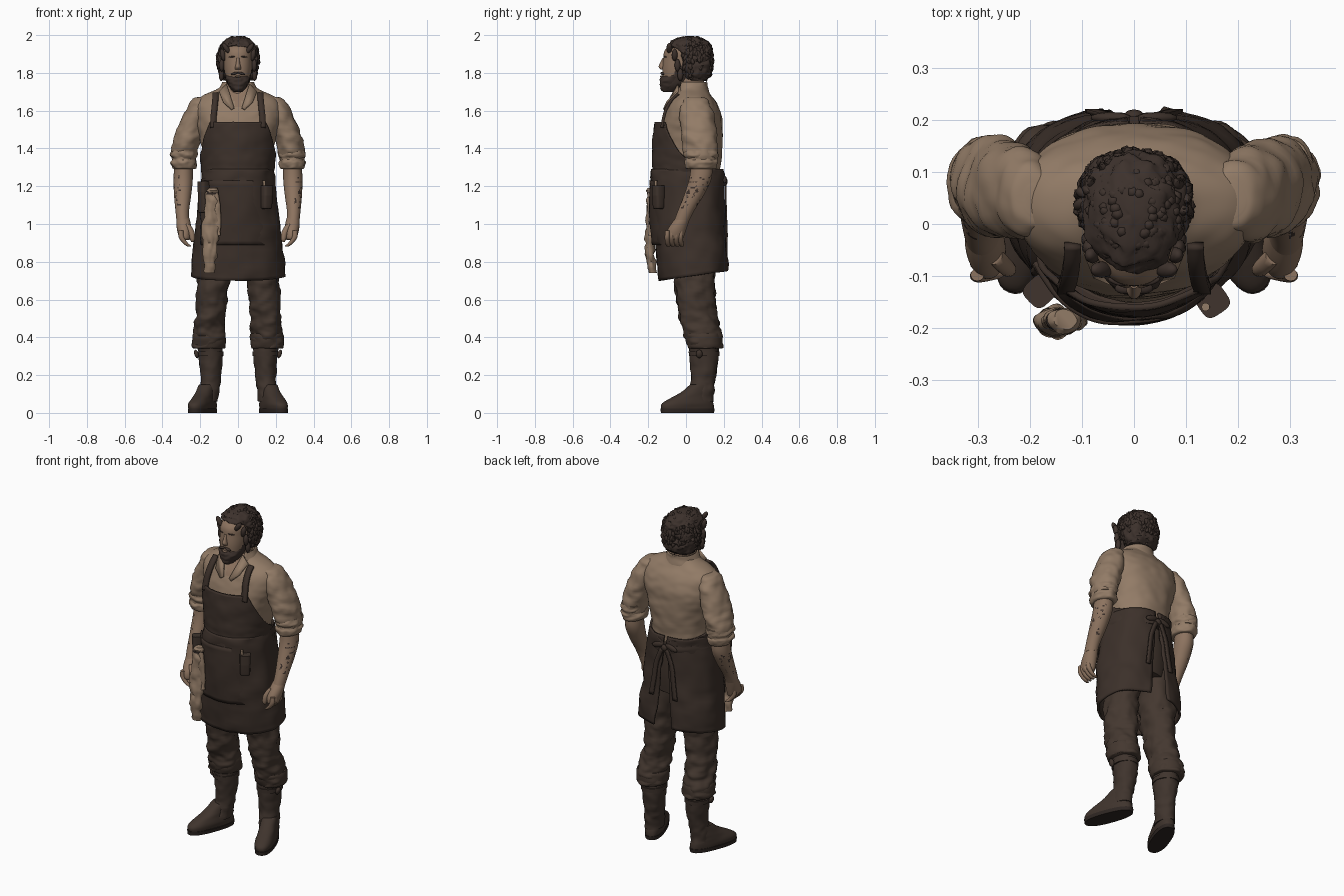
import bpy, bmesh, math, random
from mathutils import Vector, Matrix, noise

random.seed(4)
PI = math.pi


def mat(name, r, g, b):
    m = bpy.data.materials.new(name)
    m.diffuse_color = (r, g, b, 1)
    return m


SHIRT = mat("linen", 0.29, 0.20, 0.135)
SKIN = mat("skin", 0.265, 0.172, 0.115)
HAIR = mat("dark_hair", 0.046, 0.031, 0.025)
APRON = mat("apron_leather", 0.045, 0.030, 0.023)
TROUSER = mat("trouser_cloth", 0.058, 0.039, 0.029)
BOOT = mat("boot_leather", 0.050, 0.034, 0.026)
SOLE = mat("dark_sole", 0.027, 0.019, 0.016)


def finish(name, bm, mats, thick=0, paint=None, xf=None):
    if xf:
        bm.transform(xf)
    bmesh.ops.recalc_face_normals(bm, faces=bm.faces)
    for f in bm.faces:
        f.smooth = True
        if paint:
            f.material_index = paint(f.calc_center_median())
    me = bpy.data.meshes.new(name)
    bm.to_mesh(me)
    bm.free()
    for m in mats:
        me.materials.append(m)
    ob = bpy.data.objects.new(name, me)
    bpy.context.collection.objects.link(ob)
    bpy.context.view_layer.objects.active = ob
    ob.select_set(True)
    bpy.ops.object.shade_smooth_by_angle(angle=math.radians(50))
    ob.select_set(False)
    if thick:
        s = ob.modifiers.new("thickness", 'SOLIDIFY')
        s.thickness = thick
        s.offset = 0
    return ob


def spline(keys, steps):
    out = []
    for i in range(len(keys) - 1):
        p = [keys[max(0, min(len(keys) - 1, i + d))] for d in (-1, 0, 1, 2)]
        for k in range(steps):
            t = k / steps
            out.append([0.5 * (2 * b + (c - a) * t + (2 * a - 5 * b + 4 * c - d) * t * t
                               + (3 * b - a - 3 * c + d) * t ** 3) for a, b, c, d in zip(*p)])
    return out + [list(keys[-1])]


def loft(name, mats, keys, n=40, steps=5, wrinkle=0, freq=14, power=2.0, thick=0,
         turn=0, side=1, paint=None, xf=None, tilt=0):
    """Stacked (super)ellipses: z, cx, cy, rx, ry [, half angle of an open sheet]."""
    bm = bmesh.new()
    rows = []
    is_open = len(keys[0]) > 5
    for k in spline(keys, steps):
        z, cx, cy, rx, ry = k[:5]
        half = k[5] if is_open else PI
        row = []
        for i in range(n + 1 if is_open else n):
            a = turn - half + 2 * half * i / n
            s, c = math.sin(a), math.cos(a)
            e = 2 / power
            d = Vector((math.copysign(abs(s) ** e * rx, s), -math.copysign(abs(c) ** e * ry, c), 0))
            p = Vector((cx + d.x, cy + d.y, z))
            if wrinkle:
                q = Vector((p.x * freq + 7 * side, p.y * freq, p.z * freq * 1.6))
                p += d.normalized() * wrinkle * (noise.noise(q) + 0.5 * noise.noise(q * 2.1))
            p.z += tilt * p.y * (1.3 - z)
            p.x *= side
            row.append(bm.verts.new(p))
        rows.append(row)
    m = len(rows[0])
    for r0, r1 in zip(rows, rows[1:]):
        for i in range(m - 1 if is_open else m):
            j = (i + 1) % m
            bm.faces.new((r0[i], r0[j], r1[j], r1[i]))
    if not is_open:
        bm.faces.new(rows[0])
        bm.faces.new(rows[-1])
    return finish(name, bm, mats, thick, paint, xf)


def ribbon(name, m, pts, width, thick=0.012, across=(1, 0, 0)):
    bm = bmesh.new()
    w = Vector(across) * width / 2
    rows = [(bm.verts.new(Vector(p) - w), bm.verts.new(Vector(p) + w)) for p in spline(pts, 4)]
    for a, b in zip(rows, rows[1:]):
        bm.faces.new((a[0], a[1], b[1], b[0]))
    return finish(name, bm, [m], thick)


def blobs(name, m, items, sub=2):
    """Ellipsoids joined in one object: centre, radii, rotation."""
    bm = bmesh.new()
    for loc, size, rot in items:
        mx = (Matrix.Translation(loc) @ Matrix.Rotation(rot[0], 4, 'X') @ Matrix.Rotation(rot[1], 4, 'Y')
              @ Matrix.Rotation(rot[2], 4, 'Z') @ Matrix.Diagonal((*size, 1)))
        bmesh.ops.create_icosphere(bm, subdivisions=sub, radius=1, matrix=mx)
    return finish(name, bm, [m])


# shirt body with open skin-coloured neckline
loft("shirt", [SHIRT, SKIN], [
    (1.2, 0, .02, .172, .155), (1.28, 0, .017, .176, .165), (1.4, 0, .025, .19, .168),
    (1.5, 0, .03, .213, .166), (1.58, 0, .036, .232, .151), (1.64, 0, .038, .226, .127),
    (1.68, 0, .038, .182, .098), (1.71, 0, .037, .118, .08), (1.74, 0, .03, .075, .07)],
    n=112, steps=8, wrinkle=.007, freq=9, power=2.2,
    paint=lambda c: int(c.y < 0.0 and c.z > 1.6 and abs(c.x) < (c.z - 1.6) * .45))
loft("neck", [SKIN], [(1.6, 0, .03, .068, .07), (1.7, 0, .025, .066, .075), (1.82, 0, .02, .062, .07)])
loft("shirt_collar", [SHIRT], [(1.685, 0, .033, .112, .086, 2.3), (1.72, 0, .03, .092, .082, 2.35),
     (1.75, 0, .03, .08, .08, 2.3)], turn=PI, thick=.01, wrinkle=.004)
for s in (1, -1):
    bm = bmesh.new()
    bm.faces.new([bm.verts.new((s * x, y, z)) for x, y, z in (
        (.06, -.04, 1.74), (.1, -.045, 1.70), (.078, -.1, 1.645), (.035, -.118, 1.605), (.02, -.112, 1.615))])
    finish("collar_flap", bm, [SHIRT], .01)

# head
loft("head", [SKIN, HAIR], [
    (1.70, 0, -.08, .025, .03), (1.73, 0, -.06, .05, .062), (1.77, 0, -.04, .064, .083),
    (1.82, 0, -.025, .074, .1), (1.87, 0, -.015, .077, .106), (1.92, 0, 0, .078, .112), (1.965, 0, .015, .05, .08)],
    n=64, power=2.2, paint=lambda c: int(c.z < 1.77 + max(0, c.y + .085) * 1.2))
loft("nose", [SKIN], [(1.88, 0, -.112, .009, .012), (1.855, 0, -.12, .010, .016), (1.832, 0, -.123, .015, .022),
     (1.818, 0, -.118, .016, .015)], n=16)
loft("beard", [HAIR], [
    (1.70, 0, -.1, .018, .022), (1.715, 0, -.094, .034, .04), (1.745, 0, -.08, .054, .057),
    (1.772, 0, -.068, .065, .066), (1.788, 0, -.048, .068, .06)], wrinkle=.006, freq=45)
blobs("moustache", HAIR, [((s * .018, -.124, 1.797), (.021, .011, .007), (0, s * .3, 0)) for s in (1, -1)])
blobs("lips", SKIN, [((0, -.130, 1.781), (.018, .008, .005), (0, 0, 0))])
blobs("eyebrows", HAIR, [((s * .032, -.111, 1.885), (.02, .007, .004), (0, s * .1, s * .3)) for s in (1, -1)])
blobs("eyes", SOLE, [((s * .031, -.107, 1.87), (.011, .006, .0035), (0, 0, s * .3)) for s in (1, -1)])

# hair: wavy rounded cap plus random locks
loft("hair", [HAIR], [
    (1.76, 0, .06, .075, .05), (1.79, 0, .058, .1, .075), (1.84, 0, .05, .107, .088), (1.89, 0, .045, .106, .094),
    (1.92, 0, .03, .1, .108), (1.945, 0, .02, .091, .112), (1.968, 0, .018, .073, .092), (1.985, 0, .018, .048, .062),
    (1.994, 0, .018, .018, .022)], n=72, power=2.2, wrinkle=.012, freq=30)
locks = []
for i in range(260):
    top = i > 150
    a = random.uniform(-PI, PI) if top else random.uniform(-2.2, 2.2)
    z = random.uniform(1.94, 1.988) if top else random.uniform(1.775, 1.935)
    w = math.sqrt(max(0.02, 1 - ((z - 1.87) / .122) ** 2))
    ry, cy = (.125, .02) if top else (.096, .042)
    locks.append(((math.sin(a) * .106 * w, cy + math.cos(a) * ry * w, z), (.012, .013, .01 if top else .024),
                  (random.uniform(-.5, .5), random.uniform(-.5, .5), a)))
blobs("hair_locks", HAIR, locks, 1)
# side strands framing the face
blobs("hair_front_locks", HAIR, [((s * x, y, z), (.014, .016, .034), (0, s * r, 0)) for s in (1, -1)
      for x, y, z, r in ((.062, -.088, 1.93, .6), (.08, -.06, 1.895, .2), (.086, -.045, 1.84, 0), (.088, -.03, 1.79, 0))])

for s in (1, -1):
    # arms
    loft("sleeve", [SHIRT], [
        (1.672, .19, .045, .02, .03), (1.66, .195, .048, .045, .06), (1.6, .217, .058, .066, .085),
        (1.5, .25, .066, .072, .095), (1.42, .275, .075, .071, .094), (1.34, .288, .08, .064, .084)],
        side=s, wrinkle=.010, freq=13, n=48, steps=7)
    loft("rolled_cuff", [SHIRT], [
        (1.29, .285, .08, .045, .055), (1.295, .286, .08, .062, .078), (1.325, .287, .08, .069, .088),
        (1.345, .286, .08, .063, .082), (1.365, .287, .08, .071, .092), (1.39, .284, .08, .069, .089)],
        side=s, wrinkle=.009, freq=20, n=48)
    loft("forearm", [SKIN, HAIR], [
        (1.36, .287, .083, .045, .052), (1.25, .29, .078, .051, .059), (1.16, .293, .045, .046, .053),
        (1.07, .295, .0, .036, .043), (1.02, .292, -.022, .034, .04)], side=s, n=64, steps=12,
        paint=lambda c: int(abs(c.x) > .3 and 1.08 < c.z < 1.26 and noise.noise(c * 75) > .4))
    loft("hand", [SKIN], [
        (1.04, .292, -.012, .032, .036), (1.0, .288, -.034, .038, .045), (.96, .284, -.052, .037, .05),
        (.925, .28, -.06, .03, .045), (.915, .278, -.06, .018, .03)], side=s)
    for i in range(4):
        y = -.098 + i * .024
        loft("finger", [SKIN], [
            (.965, .302, y, .013, .012), (.93, .3, y - .002, .015, .013), (.9, .28, y, .014, .012),
            (.885, .262, y + .004, .013, .011), (.88, .255, y + .004, .006, .006)], side=s, n=12, steps=3)
    loft("thumb", [SKIN], [
        (1.0, .27, -.06, .016, .018), (.96, .248, -.082, .017, .016), (.92, .241, -.088, .014, .014),
        (.905, .241, -.088, .006, .007)], side=s, n=14, steps=3)

    # legs
    loft("trouser_leg", [TROUSER], [
        (1.05, .09, .03, .09, .12), (.8, .12, .045, .093, .108), (.68, .132, .048, .085, .104),
        (.56, .14, .056, .079, .1), (.47, .15, .075, .08, .1), (.4, .155, .092, .085, .094),
        (.35, .155, .1, .086, .09), (.34, .155, .1, .075, .08)], side=s, wrinkle=.014, freq=13, n=48, steps=8)
    loft("trouser_cuff", [TROUSER], [(.34, .155, .1, .078, .08), (.35, .155, .1, .088, .09),
         (.4, .155, .093, .09, .097), (.42, .154, .09, .084, .094)], side=s, wrinkle=.005)
    loft("boot_shaft", [BOOT], [
        (.37, .148, .095, .066, .078), (.27, .144, .096, .062, .074), (.18, .146, .092, .054, .063),
        (.12, .152, .083, .052, .064), (.06, .158, .075, .05, .07)], side=s, wrinkle=.007, freq=18)
    spot = Matrix.Translation((s * .188, .008, 0)) @ Matrix.Rotation(s * .36, 4, 'Z')
    loft("boot_foot", [BOOT], [
        (.015, 0, 0, .05, .146), (.045, 0, 0, .053, .145), (.075, 0, .018, .049, .118),
        (.105, 0, .048, .046, .088), (.15, 0, .078, .042, .058)], xf=spot, power=2.4, wrinkle=.003)
    loft("boot_sole", [SOLE], [(0, 0, 0, .052, .148), (.022, 0, 0, .054, .15)], xf=spot, power=2.4, steps=1)
    loft("boot_strap", [BOOT], [(.3, .146, .096, .069, .08), (.325, .147, .096, .07, .082)], side=s, steps=1)
    blobs("boot_buckle", BOOT, [((s * .22, .07, .312), (.012, .018, .024), (0, s * .3, 0))])

    # apron shoulder strap
    ribbon("apron_strap", APRON, [(s * .132, -.128, 1.51), (s * .13, -.119, 1.56), (s * .125, -.104, 1.61),
           (s * .12, -.074, 1.66), (s * .118, -.04, 1.69)], .032, .016)

loft("trouser_seat", [TROUSER], [(.93, 0, .03, .17, .13), (1.05, 0, .025, .178, .15), (1.25, 0, .012, .177, .168)])

# apron: bib, skirt with a back slit, second front layer, belt
loft("apron_bib", [APRON], [
    (1.24, 0, .012, .19, .19, PI - .01), (1.275, 0, .012, .186, .187, 2.9), (1.3, 0, .014, .188, .188, 2.0),
    (1.36, 0, .018, .197, .19, 1.4), (1.45, 0, .022, .207, .192, 1.02), (1.54, 0, .026, .22, .186, .72)],
    n=64, thick=.012, wrinkle=.006, freq=10)
loft("apron_skirt", [APRON], [
    (1.29, 0, .01, .184, .186, 3.1), (1.2, 0, .01, .192, .19, 3.08), (1.0, 0, .018, .217, .188, 3.02),
    (.85, 0, .032, .234, .184, 2.98), (.72, 0, .04, .247, .178, 2.94)],
    n=80, thick=.012, power=2.25, wrinkle=.010, freq=9, tilt=.25)
loft("apron_front_panel", [APRON], [
    (1.23, -.01, .008, .198, .198, 1.15), (1.05, -.01, .012, .212, .2, 1.05), (.89, -.01, .022, .226, .2, .95)],
    n=48, thick=.01, wrinkle=.006, freq=9)
loft("apron_belt", [APRON], [(1.2, 0, .011, .197, .199), (1.225, 0, .011, .199, .2), (1.25, 0, .011, .194, .197)],
     n=64, wrinkle=.005)
# tied bow and hanging ties at the back
blobs("apron_bow", APRON, [((0, .208, 1.225), (.02, .013, .02), (0, 0, 0))] +
      [((s * .045, .205, 1.235), (.042, .011, .017), (0, s * .3, 0)) for s in (1, -1)])
for s in (1, -1):
    ribbon("apron_tie", APRON, [(s * .015, .21, 1.22), (s * .05, .211, 1.13), (s * .065, .214, 1.03),
           (s * .08, .218, .93)], .028, .008)

# hanging cloth and its ring
loft("hanging_cloth", [SHIRT], [
    (1.19, -.135, -.186, .022, .016), (1.12, -.143, -.187, .036, .02), (1.0, -.145, -.187, .042, .022),
    (.86, -.148, -.19, .04, .026), (.74, -.152, -.175, .03, .022)], wrinkle=.014, freq=20, steps=7)
loft("cloth_fold", [SHIRT], [(1.18, -.125, -.188, .015, .014), (1.08, -.112, -.188, .022, .014),
     (.94, -.107, -.186, .016, .013)], wrinkle=.008, freq=24)
loft("cloth_ring", [SOLE], [(1.155, -.138, -.185, .034, .022), (1.175, -.136, -.185, .034, .022)], steps=1)

# pouches
for nm, x, y, w, z0, z1, r in (("tool_pouch", .15, -.146, .028, 1.08, 1.2, .6),
                               ("side_pouch", -.18, -.128, .026, 1.06, 1.22, -.8)):
    at = Matrix.Translation((x, y, 0)) @ Matrix.Rotation(r, 4, 'Z')
    loft(nm, [APRON], [(z0, 0, 0, w * .75, .02), (z0 + .015, 0, 0, w, .025), (z1 - .01, 0, 0, w, .028),
         (z1, 0, 0, w * .85, .02)], power=3.5, xf=at, n=24)
    loft(nm + "_flap", [BOOT], [(z1 - .05, 0, -.002, w * 1.06, .029), (z1 + .005, 0, -.002, w * 1.06, .029)],
         power=3.5, xf=at, n=24, steps=1)
loft("tool_handle", [SHIRT], [(1.19, .14, -.16, .007, .007), (1.23, .138, -.16, .008, .008)], n=12, steps=1)
